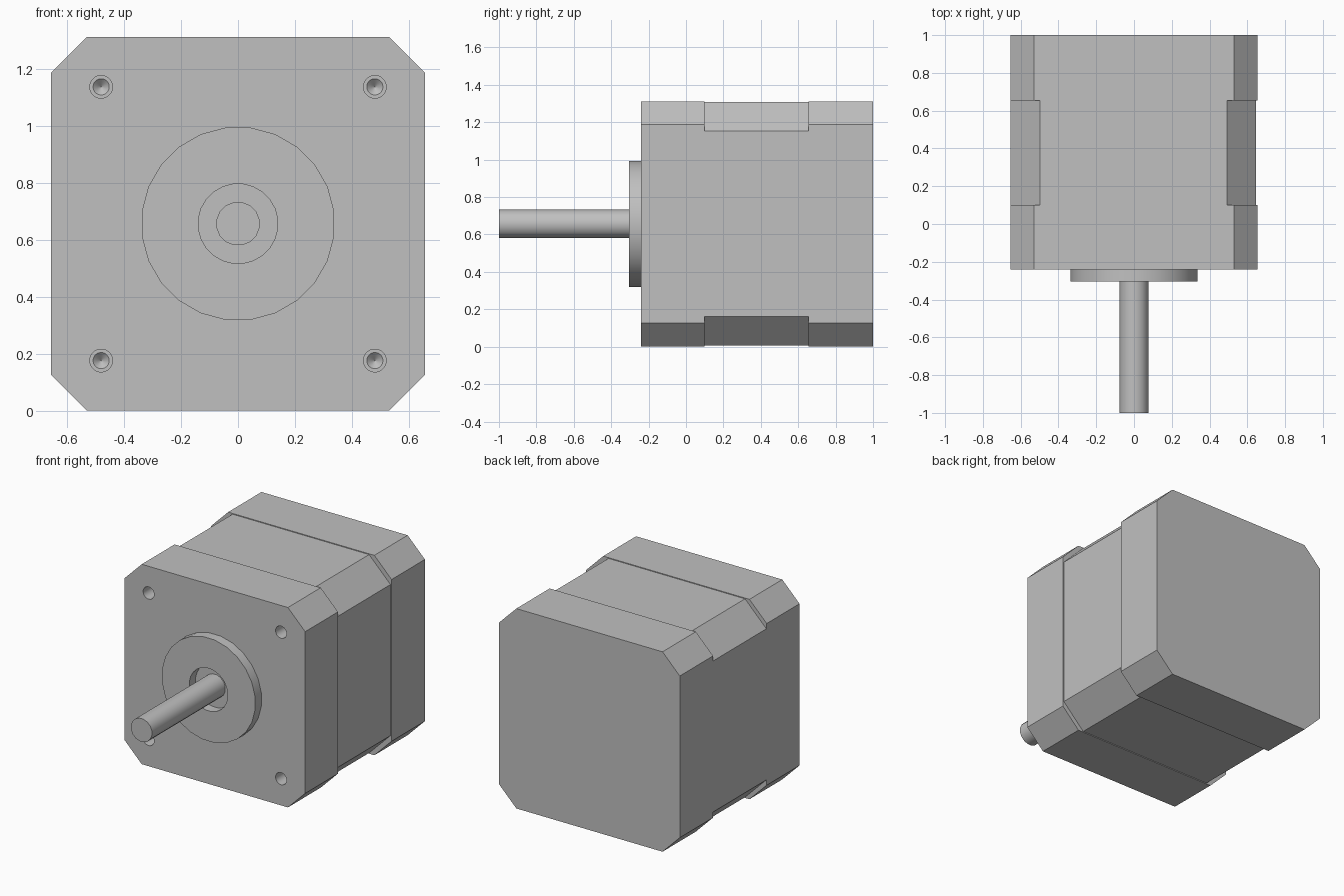
import bpy
import math
from mathutils import Matrix, Vector

default = bpy.data.objects.get("Cube")
if default:
    bpy.data.objects.remove(default, do_unlink=True)

CZ = 0.657       # height of the motor axis
BOLT = 0.48      # bolt spacing from the axis

grey = bpy.data.materials.new("metal grey")
grey.use_nodes = True
colour = (0.53, 0.53, 0.53, 1)
grey.diffuse_color = colour
grey.node_tree.nodes["Principled BSDF"].inputs["Base Color"].default_value = colour


def extrude_y(name, outline, y0, y1):
    """Prism along y from an (x, z) outline around the motor axis."""
    n = len(outline)
    verts = [(x, y, z + CZ) for y in (y0, y1) for x, z in outline]
    faces = [list(range(n)), list(range(2 * n - 1, n - 1, -1))]
    faces += [(i, i + n, (i + 1) % n + n, (i + 1) % n) for i in range(n)]
    mesh = bpy.data.meshes.new(name)
    mesh.from_pydata(verts, [], faces)
    mesh.materials.append(grey)
    obj = bpy.data.objects.new(name, mesh)
    bpy.context.collection.objects.link(obj)
    return obj


def octagon(half, corner, dx=0):
    pts = [(corner, -half), (half, -corner), (half, corner), (corner, half)]
    pts += [(-x, -z) for x, z in pts]
    return [(x + dx, z) for x, z in pts]


def circle(r, sides=24, cx=0, cz=0):
    steps = [2 * math.pi * (i + 0.5) / sides for i in range(sides)]
    return [(cx + r * math.cos(a), cz + r * math.sin(a)) for a in steps]


def drill(target, r, y0, y1, cx=0, cz=0, tip=0):
    """Cut a round hole, with an optional conical drill point at y1."""
    cutter = extrude_y("cutter", circle(r, 24, cx, cz), y0, y1)
    if tip:
        centre = Vector((cx, y1, cz + CZ))
        for v in cutter.data.vertices:
            if abs(v.co.y - y1) < 1e-5:
                v.co = centre + (v.co - centre) * 0.02 + Vector((0, tip, 0))
    cutter.hide_render = True
    mod = target.modifiers.new("hole", "BOOLEAN")
    mod.operation = "DIFFERENCE"
    mod.solver = "EXACT"
    mod.object = cutter
    bpy.context.view_layer.objects.active = target
    bpy.ops.object.modifier_apply(modifier=mod.name)
    bpy.data.objects.remove(cutter, do_unlink=True)


# Chamfered housing: two end caps around a slightly smaller core
front_cap = extrude_y("front_cap", octagon(0.655, 0.53), -0.24, 0.1)
core = extrude_y("laminated_core", octagon(0.65, 0.495, -0.003), 0.1, 0.655)
rear_cap = extrude_y("rear_cap", octagon(0.655, 0.53), 0.655, 1.0)

# Mounting holes in both caps
for sx in (-1, 1):
    for sz in (-1, 1):
        x, z = sx * BOLT, sz * BOLT
        drill(front_cap, 0.04, -0.3, -0.1, x, z)
        drill(front_cap, 0.0395, -0.11, -0.1, x, z, 0.025)
        drill(rear_cap, 0.06, 1.1, 0.92, x, z)

# Rear bearing recess
drill(rear_cap, 0.14, 1.1, 0.935)

# Raised pilot ring and output shaft
ring = extrude_y("pilot_ring", circle(0.34), -0.305, -0.24)
drill(ring, 0.14, -0.4, -0.2)
shaft = extrude_y("shaft", circle(0.077, 16), -1.0, -0.2)

# Smooth the round walls, keep the edges sharp
bpy.ops.object.select_all(action="DESELECT")
for obj in (front_cap, core, rear_cap, ring, shaft):
    obj.select_set(True)
bpy.context.view_layer.objects.active = front_cap
bpy.ops.object.shade_smooth_by_angle(angle=math.radians(30))
